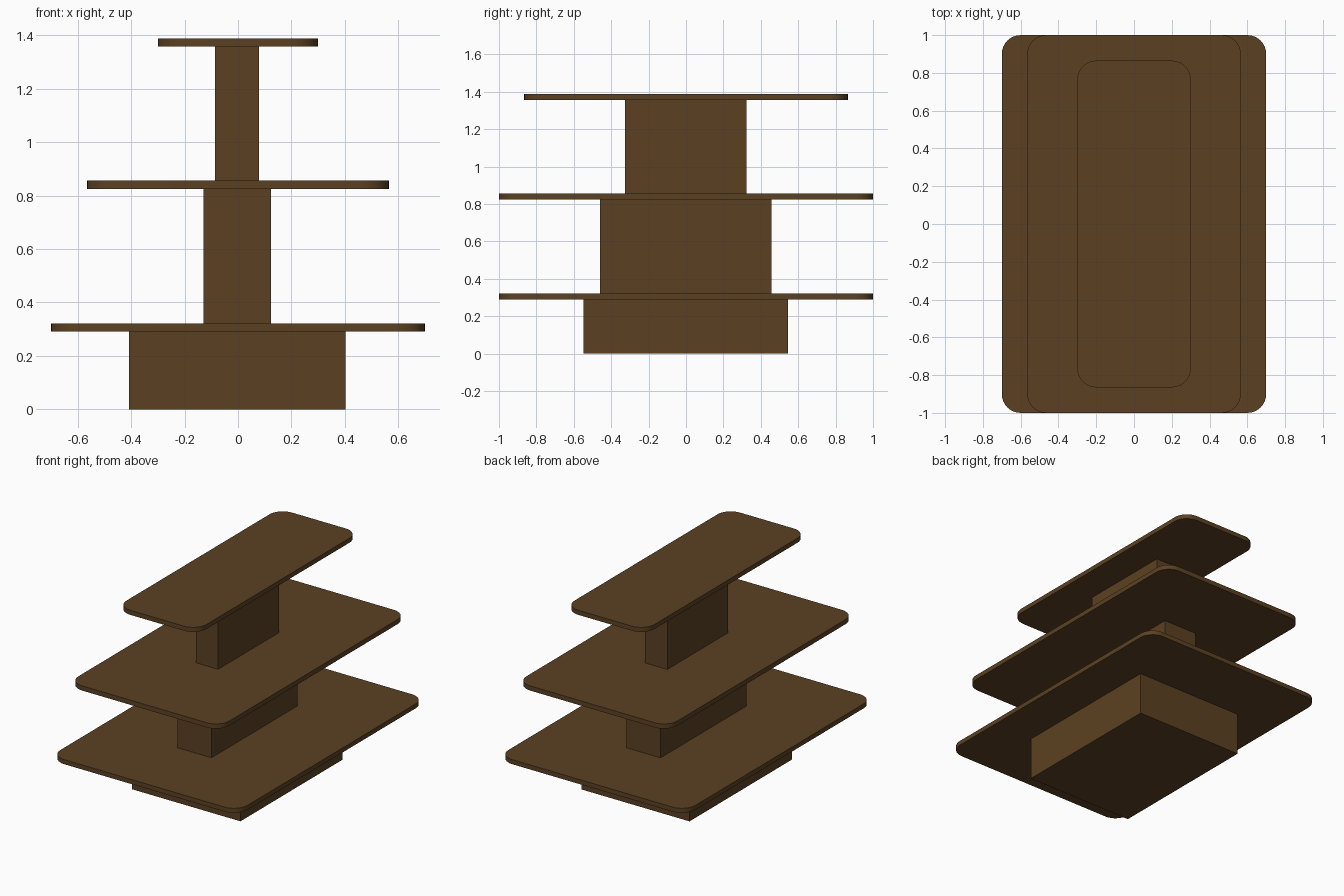
import bpy, bmesh, math

if "Cube" in bpy.data.objects:
    bpy.data.objects.remove(bpy.data.objects["Cube"])

wood = bpy.data.materials.new("dark_brown_wood")
wood.diffuse_color = (0.105, 0.053, 0.016, 1)
wood.use_nodes = True
wood.node_tree.nodes["Principled BSDF"].inputs["Base Color"].default_value = wood.diffuse_color


def block(name, x0, x1, y0, y1, z0, z1, radius=0):
    """Box from its limits, optionally with rounded vertical corners."""
    bm = bmesh.new()
    bmesh.ops.create_cube(bm, size=1)
    for v in bm.verts:
        v.co.x = x1 if v.co.x > 0 else x0
        v.co.y = y1 if v.co.y > 0 else y0
        v.co.z = z1 if v.co.z > 0 else z0
    if radius:
        upright = [e for e in bm.edges
                   if abs(e.verts[0].co.z - e.verts[1].co.z) > 1e-4]
        bmesh.ops.bevel(bm, geom=upright, offset=radius, segments=8,
                        profile=0.5, affect='EDGES')
    bmesh.ops.recalc_face_normals(bm, faces=bm.faces)
    mesh = bpy.data.meshes.new(name)
    bm.to_mesh(mesh)
    bm.free()
    mesh.materials.append(wood)
    obj = bpy.data.objects.new(name, mesh)
    bpy.context.collection.objects.link(obj)
    if radius:
        bpy.ops.object.select_all(action='DESELECT')
        obj.select_set(True)
        bpy.context.view_layer.objects.active = obj
        bpy.ops.object.shade_smooth_by_angle(angle=math.radians(30))
    return obj


# Plinth and supporting columns
block("base_plinth", -0.408, 0.402, -0.548, 0.545, 0, 0.291)
block("lower_column", -0.13, 0.124, -0.46, 0.457, 0.322, 0.825)
block("upper_column", -0.086, 0.079, -0.325, 0.323, 0.857, 1.357)

# Three rounded shelves: name, half width, half depth, bottom, top
for name, hx, hy, z0, z1 in (("bottom_shelf", 0.70, 1.0, 0.291, 0.322),
                             ("middle_shelf", 0.565, 1.0, 0.825, 0.857),
                             ("top_shelf", 0.30, 0.865, 1.357, 1.388)):
    block(name, -hx, hx, -hy, hy, z0, z1, radius=0.1)
